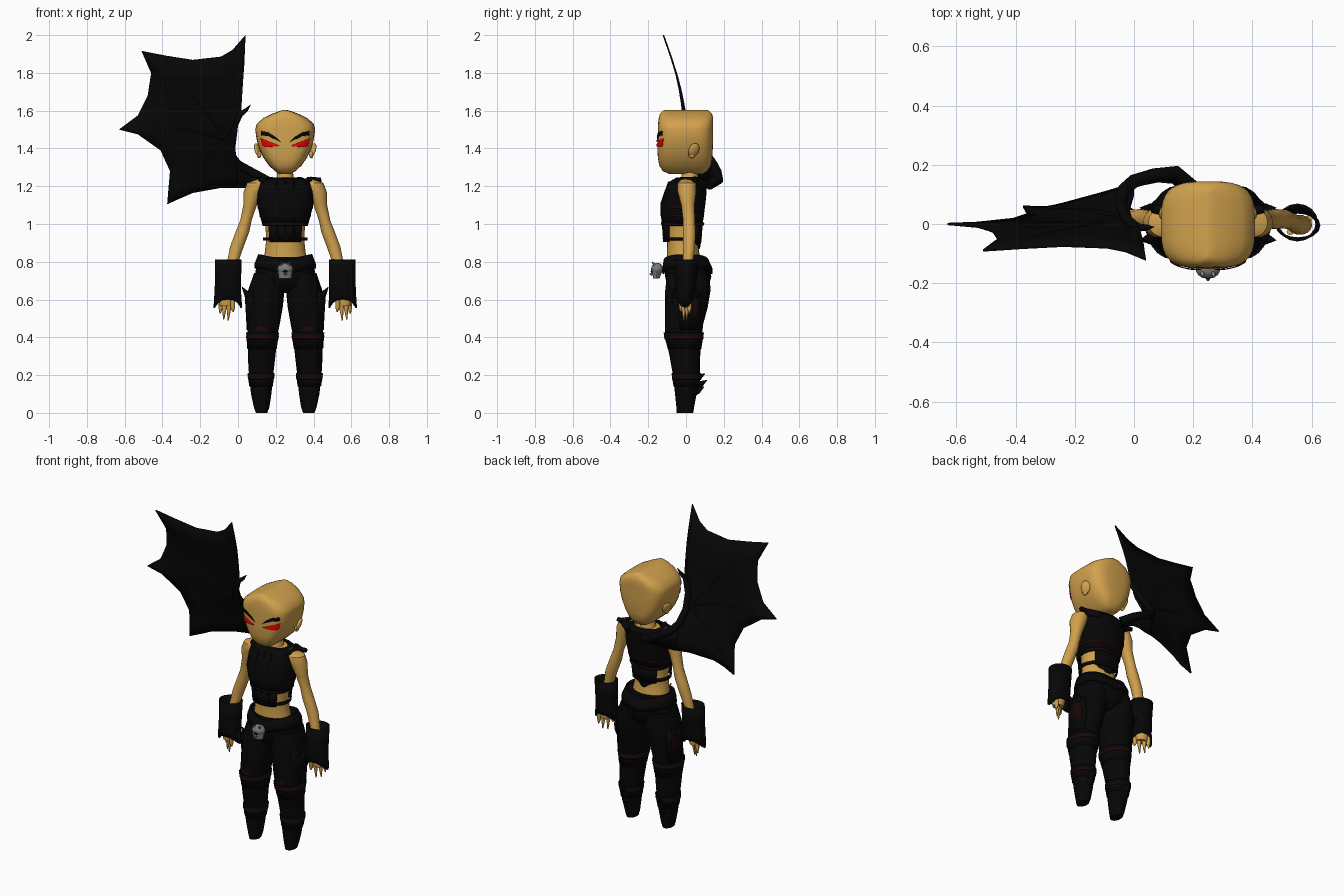
import bpy, bmesh, math
from mathutils import Vector
from mathutils.bvhtree import BVHTree

CX = 0.25  # body centre line


def mat(name, c):
    m = bpy.data.materials.new(name)
    m.diffuse_color = (*c, 1)
    return m


SKIN = mat("skin", (0.64, 0.36, 0.075))
BLACK = mat("black_cloth", (0.002, 0.002, 0.002))
MAROON = mat("maroon_trim", (0.012, 0.002, 0.002))
RED = mat("red_eye", (0.85, 0.0, 0.0))
GREY = mat("grey_metal", (0.2, 0.2, 0.2))


def finish(name, bm, m, thick=0, angle=40):
    bmesh.ops.recalc_face_normals(bm, faces=bm.faces)
    me = bpy.data.meshes.new(name)
    bm.to_mesh(me)
    bm.free()
    ob = bpy.data.objects.new(name, me)
    bpy.context.collection.objects.link(ob)
    me.materials.append(m)
    if thick:
        s = ob.modifiers.new("thickness", 'SOLIDIFY')
        s.thickness, s.offset = thick, 0
    bpy.ops.object.select_all(action='DESELECT')
    ob.select_set(True)
    bpy.context.view_layer.objects.active = ob
    bpy.ops.object.shade_smooth_by_angle(angle=math.radians(angle))
    return ob


def loft(name, rings, m, side=1, n=20, p=2.0, arc=None, cap=True, thick=0, angle=40):
    """Rings are (dx, y, z, rx, ry); p sets how boxy the section is."""
    bm, rows = bmesh.new(), []
    full = arc is None
    a0, a1 = arc or (0, 2 * math.pi)
    for dx, y, z, rx, ry in rings:
        row = []
        for i in range(n if full else n + 1):
            a = a0 + (a1 - a0) * i / n
            c, s = math.cos(a), math.sin(a)
            row.append(bm.verts.new((CX + side * (dx + math.copysign(abs(c) ** (2 / p), c) * rx),
                                     y + math.copysign(abs(s) ** (2 / p), s) * ry, z)))
        rows.append(row)
    for r0, r1 in zip(rows, rows[1:]):
        for i in range(n):
            j = (i + 1) % len(r0)
            bm.faces.new((r0[i], r0[j], r1[j], r1[i]))
    if full and cap:
        bm.faces.new(rows[0])
        bm.faces.new(rows[-1])
    return finish(name, bm, m, thick, angle)


def tube(name, pts, radii, m, sides=2):
    cu = bpy.data.curves.new(name, 'CURVE')
    cu.dimensions, cu.bevel_depth, cu.bevel_resolution, cu.use_fill_caps = '3D', 1, sides, True
    sp = cu.splines.new('POLY')
    sp.points.add(len(pts) - 1)
    for q, co, r in zip(sp.points, pts, radii):
        q.co, q.radius = (*co, 1), r
    tmp = bpy.data.objects.new("tmp", cu)
    bpy.context.collection.objects.link(tmp)
    me = bpy.data.meshes.new_from_object(tmp.evaluated_get(bpy.context.evaluated_depsgraph_get()))
    bm = bmesh.new()
    bm.from_mesh(me)
    bpy.data.objects.remove(tmp)
    bpy.data.meshes.remove(me)
    return finish(name, bm, m, angle=60)


def ball(name, co, size, m, rot=(0, 0, 0)):
    bm = bmesh.new()
    bmesh.ops.create_uvsphere(bm, u_segments=14, v_segments=10, radius=1)
    ob = finish(name, bm, m)
    ob.location, ob.scale, ob.rotation_euler = co, size, rot
    return ob


# Head: boxy section, ridge running front to back on top
head = loft("head", [(0, 0, 1.265, .03, .09), (0, -.005, 1.28, .055, .118), (0, -.005, 1.31, .087, .137),
                     (0, -.005, 1.35, .115, .144), (0, -.005, 1.40, .139, .147), (0, -.003, 1.45, .152, .147),
                     (0, -.003, 1.50, .159, .146), (0, -.002, 1.53, .151, .146), (0, 0, 1.562, .115, .144),
                     (0, 0, 1.585, .066, .137), (0, 0, 1.6, .025, .122), (0, 0, 1.604, .006, .11)],
            SKIN, n=36, p=3.4, angle=75)
tree = BVHTree.FromPolygons([v.co.copy() for v in head.data.vertices],
                            [list(f.vertices) for f in head.data.polygons])


def decal(name, pts, m, side):
    """Flat outline projected onto the face."""
    bm = bmesh.new()
    bm.faces.new([bm.verts.new((CX + side * x, -1, z)) for x, z in pts])
    bmesh.ops.triangulate(bm, faces=bm.faces)
    bmesh.ops.subdivide_edges(bm, edges=bm.edges, cuts=4, use_grid_fill=True)
    for v in bm.verts:
        hit = tree.ray_cast(v.co, Vector((0, 1, 0)))[0]
        v.co.y = (hit.y if hit else -.1) - .004
    finish(name, bm, m, .003)


for s, tag in ((-1, "right"), (1, "left")):
    decal(tag + "_eye", [(.13, 1.452), (.03, 1.415), (.045, 1.41), (.11, 1.408), (.122, 1.418)], RED, s)
    decal(tag + "_brow", [(.128, 1.492), (.09, 1.485), (.05, 1.46), (.024, 1.434), (.09, 1.465), (.128, 1.47)], BLACK, s)
    ball(tag + "_ear", (CX + s * .146, .042, 1.392), (.013, .03, .038), SKIN, (-.2, s * .35, s * .4))
    ball(tag + "_ear_lobe", (CX + s * .138, .03, 1.368), (.012, .018, .02), SKIN)

# Neck and bare torso
loft("neck", [(0, .02, 1.19, .065, .06), (0, .02, 1.23, .045, .045), (0, .02, 1.30, .04, .042)], SKIN)
loft("torso", [(0, -.01, .77, .125, .095), (0, -.015, .85, .108, .085), (0, -.02, .92, .1, .082),
               (0, -.02, 1.0, .106, .088), (0, -.015, 1.1, .125, .095), (0, .01, 1.19, .125, .08),
               (0, .02, 1.235, .07, .06)], SKIN)

# Vest with front and back panels, trims and a side strap
loft("vest", [(0, -.018, .99, .114, .1), (0, -.02, 1.05, .131, .11), (0, -.016, 1.11, .145, .114),
              (0, -.003, 1.17, .143, .107), (0, .01, 1.22, .136, .095), (0, .02, 1.243, .085, .066)],
     BLACK, n=28, p=2.4, cap=False, thick=.01)
for nm, mid in (("front", -math.pi / 2), ("back", math.pi / 2)):
    loft("vest_panel_" + nm, [(0, -.02, .905, .106, .096), (0, -.018, 1.0, .117, .102)], BLACK,
         arc=(mid - .8, mid + .8), p=2.3, thick=.01)
loft("back_panel_point", [(0, -.02, .87, .03, .09), (0, -.02, .91, .1, .097)], BLACK,
     arc=(.8, 2.34), thick=.008)
loft("side_strap", [(0, -.02, .912, .112, .097), (0, -.02, .928, .114, .099)], BLACK, cap=False, thick=.01)
for i, (z, r) in enumerate(((1.0, .117), (1.045, .131), (1.09, .142))):
    loft("vest_trim_%d" % i, [(0, -.018, z - .007, r, .108), (0, -.018, z + .007, r + .002, .112)], MAROON,
         n=28, p=2.4, cap=False, thick=.008)
for x in (-.045, 0, .045):
    tube("vest_seam", [(CX + x, -.115, .91), (CX + x, -.126, 1.05), (CX + x, -.125, 1.12), (CX + x, -.088, 1.225)],
         [.006] * 4, BLACK)

for s, tag in ((-1, "right"), (1, "left")):
    X = lambda dx: CX + s * dx
    # Collar pads on the shoulders
    tube(tag + "_shoulder_pad", [(X(.08), -.05, 1.215), (X(.125), -.02, 1.225), (X(.14), .05, 1.225), (X(.08), .1, 1.21)],
         [.014, .023, .026, .02], BLACK)
    tube(tag + "_pad_tip", [(X(.12), .045, 1.225), (X(.19), .05, 1.235)], [.024, .012], BLACK)
    # Arm, palm and fingers
    loft(tag + "_arm", [(.12, .005, 1.238, .025, .03), (.15, .005, 1.218, .052, .05), (.17, .005, 1.17, .05, .05),
                        (.186, .01, 1.10, .036, .036), (.208, .016, 1.02, .03, .032), (.226, .017, .96, .036, .034),
                        (.256, .017, .88, .036, .032), (.278, .01, .80, .03, .028), (.3, .0, .68, .028, .03),
                        (.31, -.003, .60, .042, .034), (.312, -.003, .565, .034, .028)], SKIN, s, n=14)
    for i, (dx, y, tip, z) in enumerate(((.278, -.026, .275, .535), (.298, -.012, .302, .49),
                                         (.322, .004, .326, .495), (.341, .018, .345, .525))):
        tube(tag + "_finger_%d" % i, [(X(dx), y, .60), (X(dx), y, .555), (X(tip), y, z)], [.012, .012, .003], SKIN)
    # Flared glove cuff with pointed lower corners
    cuff = loft(tag + "_glove", [(.302, .005, .812, .066, .06), (.302, 0, .72, .065, .054), (.304, -.005, .63, .067, .046),
                                 (.304, -.005, .60, .072, .044)], BLACK, s, n=16, cap=False, thick=.008)
    for v in cuff.data.vertices:
        if v.co.z < .61:
            v.co.z -= .045 * (abs(v.co.x - X(.304)) / .072) ** 3
    # Leg tapering to a pointed boot
    loft(tag + "_leg", [(.125, -.006, 0, .03, .044), (.125, -.004, .03, .041, .047), (.127, -.001, .1, .054, .057),
                        (.128, .002, .2, .064, .071), (.125, -.006, .3, .073, .081), (.121, -.012, .4, .078, .096),
                        (.114, -.01, .47, .085, .101), (.106, .002, .56, .093, .113), (.1, .01, .65, .096, .12),
                        (.085, .012, .74, .08, .112)], BLACK, s)
    # Boot cuffs, maroon bands, heel spikes
    loft(tag + "_knee_cuff", [(.123, -.008, .34, .075, .086), (.12, -.012, .425, .084, .104)], BLACK, s, cap=False, thick=.006)
    loft(tag + "_ankle_cuff", [(.128, .001, .14, .059, .064), (.128, .003, .21, .069, .077)], BLACK, s, cap=False, thick=.006)
    loft(tag + "_knee_band", [(.121, -.011, .39, .082, .099), (.12, -.012, .41, .084, .103)], MAROON, s, cap=False, thick=.006)
    loft(tag + "_ankle_band", [(.128, .002, .178, .066, .072), (.128, .003, .192, .068, .075)], MAROON, s, cap=False, thick=.006)
    ball(tag + "_knee_patch", (X(.12), -.094, .44), (.038, .018, .03), MAROON)
    for z, y in ((.2, .1), (.165, .11), (.13, .095)):
        tube(tag + "_heel_spike", [(X(.128), .04, z - .02), (X(.128), y - .03, z - .012), (X(.128), y, z + .008)],
             [.022, .016, .002], BLACK)
    # Flared thigh guard and its spikes
    loft(tag + "_thigh_guard", [(.115, .005, .44, .086, .085), (.108, .005, .55, .099, .095), (.105, .005, .645, .108, .1)],
         BLACK, s, arc=(-.9, .9), n=8, thick=.006)
    ball(tag + "_thigh_patch", (X(.198), .02, .56), (.012, .05, .07), MAROON, (0, s * .12, 0))
    for y in (-.05, 0, .05):
        tube(tag + "_thigh_spike", [(X(.196), y, .62), (X(.23), y * 1.1, .668)], [.02, .001], BLACK)

# Hips and belt
loft("hips", [(0, .01, .635, .03, .07), (0, .01, .67, .12, .11), (0, .012, .72, .162, .122),
              (0, .01, .78, .152, .12), (0, .0, .825, .132, .105)], BLACK, n=28, p=2.2)
belt = loft("belt", [(0, .008, .765, .159, .128), (0, .008, .79, .157, .128), (0, .0, .838, .138, .114)], BLACK,
            n=28, p=2.2, cap=False, thick=.01)
for v in belt.data.vertices:  # belt dips at the front and back
    v.co.z -= .03 * max(0, 1 - abs(v.co.x - CX) / .13)

# Skull shaped buckle
ball("buckle_dome", (CX, -.152, .762), (.042, .033, .032), GREY)
loft("buckle_jaw", [(0, -.157, .712, .034, .018), (0, -.152, .76, .04, .03)], GREY, n=10)
ball("buckle_socket", (CX, -.178, .75), (.012, .009, .009), BLACK)
for s in (-1, 1):
    tube("buckle_horn", [(CX + s * .015, -.16, .775), (CX + s * .022, -.18, .8)], [.012, .002], GREY)
tube("buckle_nose", [(CX, -.165, .738), (CX, -.192, .734)], [.014, .004], GREY)


# Wing: scalloped membrane leaning forward at the top and back at the root
def lean(x, z):
    y = (z - 1.5) * (-.24 if z > 1.5 else -.15) + .02 * math.sin((z - 1.5) * 6.3) * (z > 1.5)
    return y + .3 * max(0, x + .3) * min(1, max(0, (1.5 - z) / .25))


outline = [(.04, 2.0), (-.03, 1.92), (-.09, 1.885), (-.24, 1.868), (-.38, 1.89), (-.51, 1.915), (-.46, 1.80),
           (-.478, 1.68), (-.53, 1.575), (-.63, 1.50), (-.53, 1.475), (-.41, 1.39), (-.36, 1.28), (-.375, 1.105),
           (-.24, 1.165), (-.1, 1.19), (-.005, 1.192), (.0, 1.30), (-.015, 1.40), (.0, 1.52), (.02, 1.66), (.032, 1.84)]
hub = (-.05, 1.45)
bm = bmesh.new()
c = bm.verts.new((hub[0], 0, hub[1]))
vs = [bm.verts.new((x, 0, z)) for x, z in outline]
for a, b in zip(vs, vs[1:] + vs[:1]):
    bm.faces.new((c, a, b))
bmesh.ops.subdivide_edges(bm, edges=bm.edges, cuts=3, use_grid_fill=True)
for v in bm.verts:
    v.co.y = lean(v.co.x, v.co.z)
finish("wing_membrane", bm, BLACK, .008)

# Wing arm, thumb claw, ribs, root web
arm = [(.2, .12, 1.205), (.14, .172, 1.235), (.07, .165, 1.275), (.0, .145, 1.315), (-.035, .115, 1.36),
       (-.045, .065, 1.43), (-.025, .015, 1.51), (.01, -.012, 1.58)]
tube("wing_arm", arm, [.026, .026, .024, .023, .022, .02, .018, .016], BLACK, 3)
tube("wing_claw", [(.005, -.012, 1.575), (.045, -.012, 1.605), (.068, -.01, 1.632)], [.015, .01, .001], BLACK)
for i in (0, 5, 9, 13):
    x1, z1 = outline[i]
    x0, z0 = (.005, 1.57) if i == 0 else hub
    pts = [(x0 + (x1 - x0) * t / 6, z0 + (z1 - z0) * t / 6 + (.03 * math.sin(math.pi * t / 6) if i else 0)) for t in range(7)]
    tube("wing_rib_%d" % i, [(x, lean(x, z), z) for x, z in pts], [.011 - .0017 * t for t in range(7)], BLACK)
bm = bmesh.new()
low = [(.17, .1, 1.19), (.13, .14, 1.195), (.08, .145, 1.195), (.03, .135, 1.192), (-.02, .13, 1.19)]
top = [bm.verts.new(p) for p in arm[:5]]
bot = [bm.verts.new(p) for p in low]
for i in range(4):
    bm.faces.new((top[i], top[i + 1], bot[i + 1], bot[i]))
finish("wing_root_web", bm, BLACK, .01)
